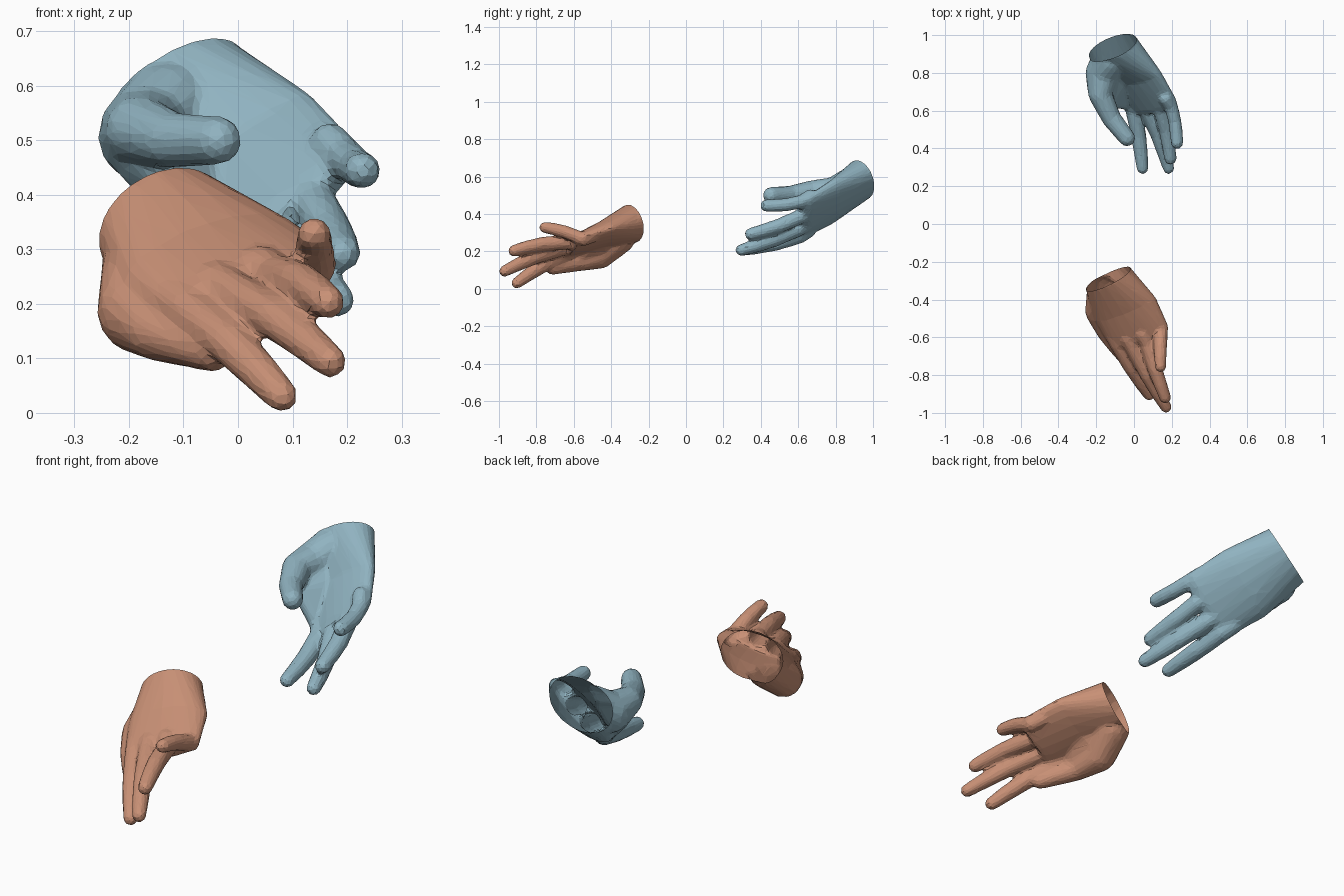
import bpy, bmesh, math
from mathutils import Vector as V

if "Cube" in bpy.data.objects:
    bpy.data.objects.remove(bpy.data.objects["Cube"])

# unit directions spread evenly over a ball, used for rounded joints
GOLD = math.pi * (3 - math.sqrt(5))
BALL = []
for i in range(70):
    z = 1 - 2 * (i + 0.5) / 70
    r = math.sqrt(1 - z * z)
    BALL.append(V((r * math.cos(i * GOLD), r * math.sin(i * GOLD), z)))


def add_hull(bm, pts):
    tmp = bmesh.new()
    vs = [tmp.verts.new(p) for p in pts]
    bmesh.ops.convex_hull(tmp, input=vs)
    loose = [v for v in tmp.verts if not v.link_faces]
    bmesh.ops.delete(tmp, geom=loose, context='VERTS')
    bmesh.ops.recalc_face_normals(tmp, faces=tmp.faces[:])
    me = bpy.data.meshes.new("tmp")
    tmp.to_mesh(me)
    tmp.free()
    bm.from_mesh(me)
    bpy.data.meshes.remove(me)


def ball(c, r):
    return [V(c) + d * r for d in BALL]


def add_limb(bm, joints):
    # chain of rounded segments, joints are (centre, radius)
    balls = [ball(c, r) for c, r in joints]
    for a, b in zip(balls, balls[1:]):
        add_hull(bm, a + b)


def ring(c, half, back, t_back, t_palm):
    # oval section, thinner on the palm side
    out = []
    for i in range(20):
        a = 2 * math.pi * i / 20
        s = math.sin(a)
        out.append(c + half * math.cos(a) + back * s * (t_back if s > 0 else t_palm))
    return out


def make_hand(name, color, along, back, sections, fingers, thumb, web):
    along, back = V(along).normalized(), V(back).normalized()
    bm = bmesh.new()
    # palm and wrist
    wrist = V(sections[0][0])
    rings = [ring(V(c), V(h), back, tb, tp) for c, h, tb, tp in sections]
    rings.insert(0, [p - along * 0.05 for p in rings[0]])
    rings.append([p + along * 0.035 - back * 0.005 for p in
                  ring(V(sections[-1][0]), V(sections[-1][1]) * 0.85, back, 0.03, 0.03)])
    for a, b in zip(rings, rings[1:]):
        add_hull(bm, a + b)
    # fingers
    for base, tip, r0, r1 in fingers:
        base, tip = V(base), V(tip)
        knuckle = base - along * 0.06
        j1 = base.lerp(tip, 0.45) + back * 0.012
        j2 = base.lerp(tip, 0.75) + back * 0.008
        add_limb(bm, [(knuckle, r0), (base, r0), (j1, r0 * 0.96),
                      (j2, (r0 + r1) / 2), (tip, r1)])
    # thumb
    add_limb(bm, [(V(p[:3]), p[3]) for p in thumb])
    # skin fold between thumb and palm
    add_hull(bm, sum([ball(p[:3], p[3]) for p in web], []))

    me = bpy.data.meshes.new(name)
    bm.to_mesh(me)
    bm.free()
    ob = bpy.data.objects.new(name, me)
    bpy.context.collection.objects.link(ob)

    # fuse into one skin and reduce to low-poly facets
    m = ob.modifiers.new("fuse", 'REMESH')
    m.mode = 'VOXEL'
    m.voxel_size = 0.008
    m = ob.modifiers.new("soften", 'SMOOTH')
    m.factor = 0.5
    m.iterations = 12
    m = ob.modifiers.new("reduce", 'DECIMATE')
    m.ratio = 0.06
    bpy.context.view_layer.update()
    dg = bpy.context.evaluated_depsgraph_get()
    skin = bpy.data.meshes.new_from_object(ob.evaluated_get(dg))
    ob.modifiers.clear()

    # open wrist
    bm = bmesh.new()
    bm.from_mesh(skin)
    bmesh.ops.bisect_plane(bm, geom=bm.verts[:] + bm.edges[:] + bm.faces[:],
                           plane_co=wrist, plane_no=along, clear_inner=True)
    # keep only the outer skin
    seen, best = set(), []
    for f in bm.faces:
        if f in seen:
            continue
        seen.add(f)
        part = [f]
        for g in part:
            for e in g.edges:
                for h in e.link_faces:
                    if h not in seen:
                        seen.add(h)
                        part.append(h)
        if len(part) > len(best):
            best = part
    keep = set(best)
    bmesh.ops.delete(bm, geom=[f for f in bm.faces if f not in keep], context='FACES')
    for f in bm.faces:
        f.smooth = False
    bm.to_mesh(skin)
    bm.free()
    ob.data = skin
    mat = bpy.data.materials.new(name + "_skin")
    mat.diffuse_color = (*color, 1)
    mat.use_nodes = True
    mat.node_tree.nodes["Principled BSDF"].inputs["Base Color"].default_value = mat.diffuse_color
    skin.materials.clear()
    skin.materials.append(mat)


make_hand(
    "front_hand", (0.58, 0.28, 0.18), (0.46, -0.84, -0.29), (-0.13, -0.39, 0.915),
    [((-0.135, -0.29, 0.345), (0.122, 0.045, 0.036), 0.108, 0.100),
     ((-0.045, -0.45, 0.280), (0.162, 0.060, 0.050), 0.075, 0.055),
     ((0.030, -0.60, 0.232), (0.155, 0.055, 0.050), 0.047, 0.040)],
    [((-0.090, -0.63, 0.190), (0.080, -0.905, 0.031), 0.043, 0.031),
     ((-0.010, -0.65, 0.220), (0.170, -0.970, 0.094), 0.042, 0.031),
     ((0.070, -0.63, 0.250), (0.165, -0.920, 0.203), 0.041, 0.032),
     ((0.143, -0.55, 0.265), (0.140, -0.755, 0.328), 0.037, 0.031)],
    [(-0.165, -0.36, 0.27, 0.087), (-0.180, -0.46, 0.187, 0.080),
     (-0.145, -0.57, 0.147, 0.053), (-0.085, -0.66, 0.125, 0.043),
     (-0.045, -0.715, 0.110, 0.036)],
    [(-0.17, -0.46, 0.21, 0.07), (-0.12, -0.57, 0.18, 0.04), (-0.10, -0.44, 0.27, 0.06)])

make_hand(
    "back_hand", (0.28, 0.45, 0.53), (0.47, -0.73, -0.485), (0.47, 0.675, -0.555),
    [((-0.112, 0.935, 0.583), (0.122, 0.011, 0.083), 0.103, 0.103),
     ((0.000, 0.770, 0.465), (0.140, 0.020, 0.115), 0.075, 0.050),
     ((0.095, 0.630, 0.380), (0.130, 0.020, 0.110), 0.047, 0.040)],
    [((-0.005, 0.61, 0.285), (0.045, 0.295, 0.207), 0.043, 0.032),
     ((0.070, 0.60, 0.320), (0.183, 0.295, 0.207), 0.042, 0.032),
     ((0.140, 0.61, 0.385), (0.193, 0.345, 0.293), 0.041, 0.033),
     ((0.197, 0.62, 0.467), (0.228, 0.430, 0.445), 0.037, 0.034)],
    [(-0.130, 0.87, 0.55, 0.095), (-0.168, 0.80, 0.51, 0.090),
     (-0.180, 0.69, 0.52, 0.064), (-0.120, 0.56, 0.50, 0.052),
     (-0.037, 0.455, 0.50, 0.045)],
    [(-0.165, 0.76, 0.48, 0.07), (-0.135, 0.65, 0.44, 0.035),
     (-0.035, 0.64, 0.31, 0.035), (-0.05, 0.80, 0.44, 0.06)])
